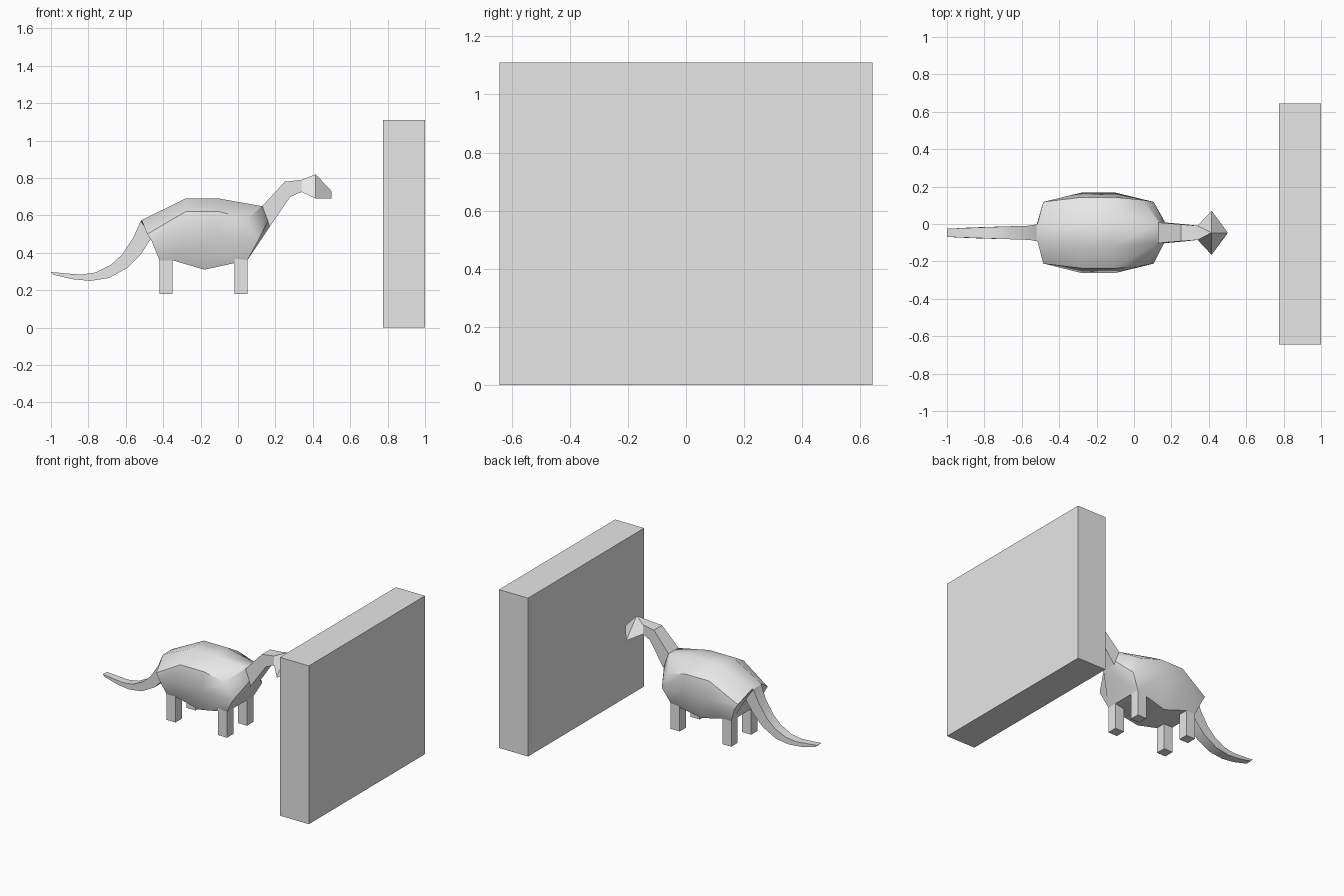
import bpy, bmesh, math

if "Cube" in bpy.data.objects:
    bpy.data.objects.remove(bpy.data.objects["Cube"], do_unlink=True)

CENTRE_Y = -0.047   # the animal's plane of symmetry

grey = bpy.data.materials.new("plain_grey")
grey.use_nodes = True
grey.diffuse_color = (0.8, 0.8, 0.8, 1)
grey.node_tree.nodes["Principled BSDF"].inputs["Base Color"].default_value = (0.8, 0.8, 0.8, 1)


def finish(name, bm, smooth=0):
    bmesh.ops.remove_doubles(bm, verts=bm.verts, dist=0.0005)
    bmesh.ops.recalc_face_normals(bm, faces=bm.faces)
    mesh = bpy.data.meshes.new(name)
    bm.to_mesh(mesh)
    bm.free()
    mesh.materials.append(grey)
    obj = bpy.data.objects.new(name, mesh)
    bpy.context.collection.objects.link(obj)
    if smooth:
        bpy.ops.object.select_all(action='DESELECT')
        obj.select_set(True)
        bpy.context.view_layer.objects.active = obj
        bpy.ops.object.shade_smooth_by_angle(angle=math.radians(smooth))
    return obj


def loft(name, stations, smooth=0):
    """Skin mirrored half sections; each point is (x, half width, z), top to bottom."""
    bm = bmesh.new()
    rings = []
    for half in stations:
        left = [(x, CENTRE_Y + h, z) for x, h, z in half]
        right = [(x, CENTRE_Y - h, z) for x, h, z in reversed(half)]
        rings.append([bm.verts.new(p) for p in left + right])
    n = len(rings[0])
    for a, b in zip(rings, rings[1:]):
        for i in range(n):
            j = (i + 1) % n
            bm.faces.new((a[i], a[j], b[j], b[i]))
    bm.faces.new(rings[0])
    bm.faces.new(rings[-1])
    return finish(name, bm, smooth)


def box(name, x0, x1, y0, y1, z0, z1):
    bm = bmesh.new()
    bmesh.ops.create_cube(bm, size=1)
    for v in bm.verts:
        v.co = (x1 if v.co.x > 0 else x0, y1 if v.co.y > 0 else y0, z1 if v.co.z > 0 else z0)
    return finish(name, bm)


# Wall slab
box("wall", 0.775, 1.0, -0.643, 0.643, 0, 1.11)

# Barrel body, from the tail root to the neck root
loft("body", [
    [(-0.52, 0.045, 0.57), (-0.50, 0.045, 0.54), (-0.48, 0.045, 0.51), (-0.46, 0.045, 0.485)],
    [(-0.515, 0.05, 0.575), (-0.485, 0.165, 0.50), (-0.46, 0.17, 0.46), (-0.42, 0.145, 0.36)],
    [(-0.28, 0.07, 0.69), (-0.28, 0.19, 0.62), (-0.28, 0.215, 0.50), (-0.35, 0.145, 0.36)],
    [(-0.10, 0.07, 0.69), (-0.10, 0.19, 0.62), (-0.10, 0.215, 0.50), (-0.18, 0.13, 0.31)],
    [(0.125, 0.055, 0.65), (0.05, 0.175, 0.58), (0.105, 0.165, 0.46), (0.05, 0.145, 0.36)],
    [(0.13, 0.05, 0.65), (0.145, 0.055, 0.61), (0.16, 0.055, 0.57), (0.17, 0.05, 0.54)],
], smooth=40)

# Four square legs
for end, x in (("rear", -0.42), ("front", -0.02)):
    for side, s in (("left", 1), ("right", -1)):
        y = CENTRE_Y + s * 0.11
        box(f"{end}_{side}_leg", x, x + 0.07, y - 0.035, y + 0.035, 0.18, 0.40)

# Neck
loft("neck", [
    [(0.13, 0.055, 0.65), (0.17, 0.055, 0.54)],
    [(0.25, 0.045, 0.78), (0.28, 0.045, 0.70)],
    [(0.34, 0.038, 0.79), (0.34, 0.038, 0.725)],
], smooth=30)

# Wedge head with wide cheeks and a narrow snout
loft("head", [
    [(0.34, 0.038, 0.79), (0.34, 0.038, 0.725)],
    [(0.415, 0, 0.82), (0.415, 0.118, 0.69)],
    [(0.50, 0, 0.73), (0.50, 0.003, 0.69)],
])

# Curved tapering tail
loft("tail", [
    [(-0.52, 0.045, 0.57), (-0.46, 0.045, 0.485)],
    [(-0.56, 0.038, 0.48), (-0.52, 0.038, 0.39)],
    [(-0.62, 0.036, 0.39), (-0.59, 0.036, 0.32)],
    [(-0.68, 0.034, 0.335), (-0.69, 0.034, 0.265)],
    [(-0.76, 0.031, 0.295), (-0.79, 0.031, 0.25)],
    [(-0.84, 0.028, 0.283), (-0.88, 0.028, 0.258)],
    [(-1.0, 0.022, 0.297), (-0.985, 0.022, 0.282)],
], smooth=30)
